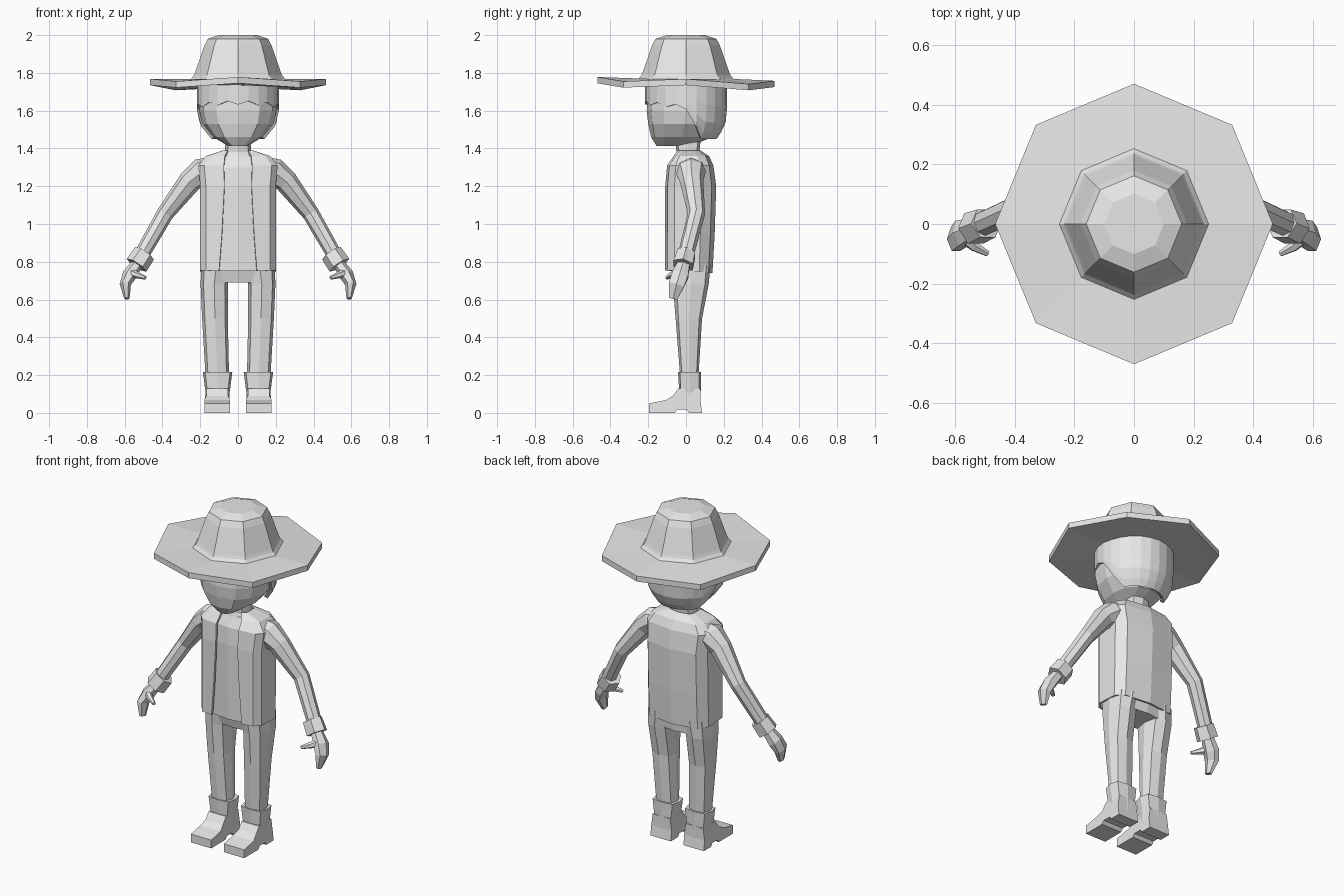
import bpy, bmesh, math
from mathutils import Vector

if "Cube" in bpy.data.objects:
    bpy.data.objects.remove(bpy.data.objects["Cube"])

grey = bpy.data.materials.new("plain grey")
grey.diffuse_color = (0.8, 0.8, 0.8, 1)
grey.use_nodes = True
grey.node_tree.nodes["Principled BSDF"].inputs["Base Color"].default_value = grey.diffuse_color


def loft(name, rings, closed=True, caps=True, mirror=False, thick=0):
    """Skin a list of equal-length rings into a flat-shaded object."""
    bm = bmesh.new()
    vs = [[bm.verts.new(p) for p in r] for r in rings]
    n = len(rings[0])
    for a, b in zip(vs, vs[1:]):
        for i in range(n if closed else n - 1):
            j = (i + 1) % n
            bm.faces.new((a[i], a[j], b[j], b[i]))
    if caps:
        bm.faces.new(vs[0][::-1])
        bm.faces.new(vs[-1])
    bmesh.ops.recalc_face_normals(bm, faces=bm.faces)
    me = bpy.data.meshes.new(name)
    bm.to_mesh(me)
    bm.free()
    me.materials.append(grey)
    ob = bpy.data.objects.new(name, me)
    bpy.context.collection.objects.link(ob)
    if thick:
        m = ob.modifiers.new("thickness", 'SOLIDIFY')
        m.thickness, m.offset = thick, -1
    if mirror:
        ob.modifiers.new("mirror", 'MIRROR')
    return ob


def ring(z, rx, y0, y1, cx=0, n=8, e=0.7):
    """Horizontal rounded-box ring; e below 1 squares the corners."""
    pts = []
    for i in range(n):
        a = 2 * math.pi * i / n
        c, s = math.cos(a), math.sin(a)
        c = math.copysign(abs(c) ** e, c)
        s = math.copysign(abs(s) ** e, s)
        pts.append(Vector((cx + rx * c, (y0 + y1) / 2 + (y1 - y0) / 2 * s, z)))
    return pts


def tube(name, path, n=8):
    """Mirrored limb along (x, y, z, radius in xz, radius along y) points."""
    c = [Vector(p[:3]) for p in path]
    rings = []
    for i, p in enumerate(path):
        t = (c[min(i + 1, len(c) - 1)] - c[max(i - 1, 0)]).normalized()
        u = t.cross(Vector((0, 1, 0))).normalized()
        v = t.cross(u)
        rings.append([c[i] + u * p[3] * math.cos(k * 2 * math.pi / n)
                      + v * p[4] * math.sin(k * 2 * math.pi / n) for k in range(n)])
    return loft(name, rings, mirror=True)


# Hat: wavy octagonal brim and tapered crown
def hat_ring(r, z, wave=0, tilt=0):
    return [Vector((r * math.cos(k * math.pi / 4), r * 1.01 * math.sin(k * math.pi / 4),
                    z + (wave if k % 2 == 0 else -wave) - tilt * math.sin(k * math.pi / 4)))
            for k in range(8)]


loft("hat", [hat_ring(0.2, 1.735), hat_ring(0.465, 1.725, 0.01, 0.01),
             hat_ring(0.465, 1.758, 0.01, 0.01), hat_ring(0.25, 1.768),
             hat_ring(0.235, 1.785), hat_ring(0.228, 1.8), hat_ring(0.178, 1.945),
             hat_ring(0.16, 1.98), hat_ring(0.1, 2.0)])

# Head and neck
loft("head", [ring(z, rx, y0, y1, n=12, e=0.85) for z, rx, y0, y1 in (
    (1.74, .205, -.2, .2), (1.6, .205, -.208, .2), (1.53, .187, -.2, .18),
    (1.46, .13, -.185, .14), (1.412, .05, -.155, .02))])
loft("neck", [ring(1.32, .09, -.07, .09), ring(1.38, .07, -.05, .07),
              ring(1.46, .065, -.06, .08)])


# Hair shell: jagged fringe, low at the back
def hair_radius(z):
    return 0.218 if z > 1.58 else 0.218 - 1.8 * (1.58 - z) ** 1.7


N = 24
rows = []
for f in (0, 0.4, 0.7, 0.88, 1):
    row = []
    for k in range(N):
        a = 2 * math.pi * k / N
        s = math.sin(a)
        if s < 0.05:
            low = 1.615 - 0.025 * s + (0.012 if k % 2 else -0.008)
        else:
            low = max(1.45, 1.6 - 0.32 * s)
        z = 1.745 + (low - 1.745) * f
        r = hair_radius(z)
        row.append(Vector((r * math.cos(a), r * s, z)))
    rows.append(row)
loft("hair", rows, caps=False, thick=0.02)

# Shirt and hips
loft("shirt", [ring(z, rx, y0, y1, e=0.5) for z, rx, y0, y1 in (
    (.75, .18, -.092, .125), (1.2, .175, -.095, .14), (1.3, .17, -.085, .12),
    (1.36, .1, -.055, .09))])
loft("hips", [ring(.8, .185, -.09, .125, e=0.5), ring(.69, .17, -.06, .115, e=0.5)])

# Open jacket: lapel edge round to the back, mirrored
rows = []
for z, lapel, side, yf, yb in ((.755, .1, .2, -.11, .14), (.95, .085, .2, -.11, .152),
                               (1.2, .072, .2, -.11, .16), (1.31, .075, .21, -.1, .145),
                               (1.36, .07, .17, -.065, .122), (1.39, .055, .078, -.045, .075)):
    half = [(lapel, yf), (side * .85, yf + .012), (side, yf * .55), (side, yb * .5),
            (side * .8, yb * .85), (0, yb)]
    pts = half + [(-x, y) for x, y in half[-2::-1]]
    rows.append([Vector((x, y, z - (0.1 * max(y, 0) if z < .8 else 0))) for x, y in pts])
loft("jacket", rows, closed=False, caps=False, thick=0.012)

# Sleeves, cuffs, hands, thumbs
tube("sleeve", [(.12, .025, 1.30, .06, .085), (.19, .025, 1.275, .075, .08),
                (.255, .03, 1.225, .062, .062), (.386, .055, 1.054, .045, .046),
                (.52, -.005, .82, .04, .042)])
tube("cuff", [(.495, .002, .845, .06, .055), (.537, -.015, .782, .062, .06)], n=6)
tube("hand", [(.53, -.01, .795, .03, .035), (.575, -.03, .73, .038, .05),
              (.597, -.05, .68, .03, .048), (.588, -.068, .605, .014, .025)], n=6)
tube("thumb", [(.575, -.04, .745, .025, .022), (.535, -.075, .73, .018, .018),
               (.49, -.1, .715, .01, .01)], n=6)

# Trouser legs
loft("leg", [ring(z, rx, y0, y1, cx=cx) for z, cx, rx, y0, y1 in (
    (.78, .115, .08, -.08, .13), (.68, .126, .072, -.07, .12),
    (.5, .122, .068, -.055, .085), (.18, .109, .062, -.03, .065))], mirror=True)

# Boots: shaft and extruded foot profile
loft("boot_shaft", [ring(z, rx, y0, y1, cx=.108, e=0.5) for z, rx, y0, y1 in (
    (.215, .055, -.03, .065), (.217, .078, -.042, .08), (.11, .064, -.036, .078),
    (.04, .062, -.04, .078))], mirror=True)
profile = [(-.195, 0), (-.195, .05), (-.105, .068), (-.07, .09), (-.04, .13),
           (.077, .13), (.077, .06), (.085, 0), (.015, 0), (.005, .018), (-.045, .018), (-.06, 0)]
loft("boot_foot", [[Vector((.11 + s * (.068 if z < .08 else .058), y, z)) for y, z in profile]
                   for s in (-1, 1)], mirror=True)
